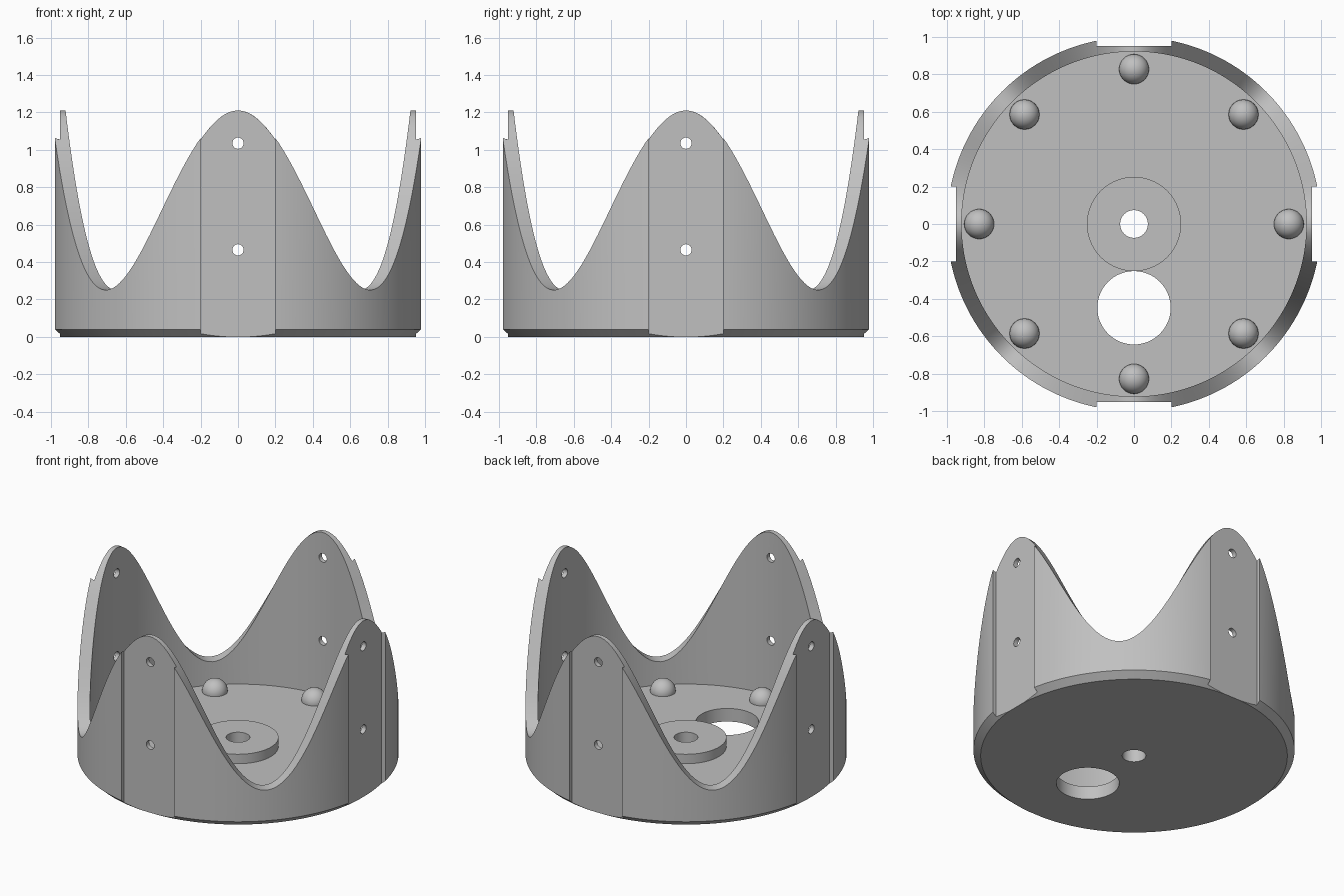
import bpy, bmesh, math
from mathutils import Matrix, Vector

cube = bpy.data.objects.get("Cube")
if cube:
    bpy.data.objects.remove(cube, do_unlink=True)

OUTER, INNER, FLAT = 1.0, 0.922, 0.953
FLOOR, BOSS_TOP = 0.09, 0.155
SEGMENTS = 256

grey = bpy.data.materials.new("plain grey")
grey.use_nodes = True
colour = (0.53, 0.53, 0.53, 1)
grey.diffuse_color = colour
grey.node_tree.nodes["Principled BSDF"].inputs["Base Color"].default_value = colour


def finish(name, bm):
    bmesh.ops.recalc_face_normals(bm, faces=bm.faces)
    mesh = bpy.data.meshes.new(name)
    bm.to_mesh(mesh)
    bm.free()
    mesh.materials.append(grey)
    obj = bpy.data.objects.new(name, mesh)
    bpy.context.collection.objects.link(obj)
    return obj


def add_cylinder(bm, radius, depth, matrix, segments=64):
    bmesh.ops.create_cone(bm, cap_ends=True, segments=segments, radius1=radius,
                          radius2=radius, depth=depth, matrix=matrix)


def activate(obj):
    bpy.ops.object.select_all(action='DESELECT')
    obj.select_set(True)
    bpy.context.view_layer.objects.active = obj


def cut(obj, name, bm):
    cutter = finish(name, bm)
    cutter.hide_render = True
    activate(obj)
    mod = obj.modifiers.new(name, 'BOOLEAN')
    mod.operation, mod.solver, mod.object = 'DIFFERENCE', 'EXACT', cutter
    bpy.ops.object.modifier_apply(modifier=mod.name)
    bpy.data.objects.remove(cutter, do_unlink=True)


def smooth(obj):
    activate(obj)
    bpy.ops.object.shade_smooth_by_angle(angle=math.radians(25))


# Cup: closed floor, chamfered base and a rim that waves four times round
bm = bmesh.new()
rings = []
for i in range(SEGMENTS):
    a = 2 * math.pi * i / SEGMENTS
    rim = 0.73 + 0.48 * math.cos(4 * a)
    profile = [(0.955, 0), (OUTER, 0.04), (OUTER, rim), (INNER, rim), (INNER, FLOOR)]
    rings.append([bm.verts.new((r * math.cos(a), r * math.sin(a), z)) for r, z in profile])
for i, ring in enumerate(rings):
    after = rings[(i + 1) % SEGMENTS]
    for j in range(len(ring) - 1):
        bm.faces.new((ring[j], after[j], after[j + 1], ring[j + 1]))
bm.faces.new([ring[0] for ring in rings])
bm.faces.new([ring[-1] for ring in rings])
cup = finish("cup", bm)

# Flat pads down the outside of each peak
bm = bmesh.new()
quarters = [Matrix.Rotation(k * math.pi / 2, 4, 'Z') for k in range(4)]
for turn in quarters:
    box = Matrix.Translation((FLAT + 0.1, 0, 0.6)) @ Matrix.Diagonal((0.2, 0.4, 1.6, 1))
    bmesh.ops.create_cube(bm, size=1, matrix=turn @ box)
cut(cup, "flat_cutter", bm)

# Screw holes through the pads, and the cable hole in the floor
bm = bmesh.new()
for turn in quarters:
    for z in (0.465, 1.035):
        sideways = Matrix.Translation((0.94, 0, z)) @ Matrix.Rotation(math.pi / 2, 4, 'Y')
        add_cylinder(bm, 0.03, 0.2, turn @ sideways, 32)
add_cylinder(bm, 0.196, 0.4, Matrix.Translation((0, -0.448, 0)))
add_cylinder(bm, 0.074, 0.4, Matrix.Identity(4))
cut(cup, "hole_cutter", bm)
smooth(cup)

# Raised washer round the central hole
bm = bmesh.new()
height = BOSS_TOP - FLOOR
add_cylinder(bm, 0.252, height, Matrix.Translation((0, 0, FLOOR + height / 2)))
boss = finish("centre_boss", bm)
bm = bmesh.new()
add_cylinder(bm, 0.074, 0.6, Matrix.Identity(4))
cut(boss, "boss_cutter", bm)
smooth(boss)

# Ring of eight domes on the floor
for k in range(8):
    a = k * math.pi / 4
    bm = bmesh.new()
    bmesh.ops.create_uvsphere(bm, u_segments=32, v_segments=16, radius=0.08)
    bmesh.ops.bisect_plane(bm, geom=bm.verts[:] + bm.edges[:] + bm.faces[:],
                           plane_co=(0, 0, -0.01), plane_no=(0, 0, 1), clear_inner=True)
    dome = finish(f"dome_{k + 1}", bm)
    dome.location = Vector((0.828 * math.cos(a), 0.828 * math.sin(a), FLOOR + 0.005))
    smooth(dome)
